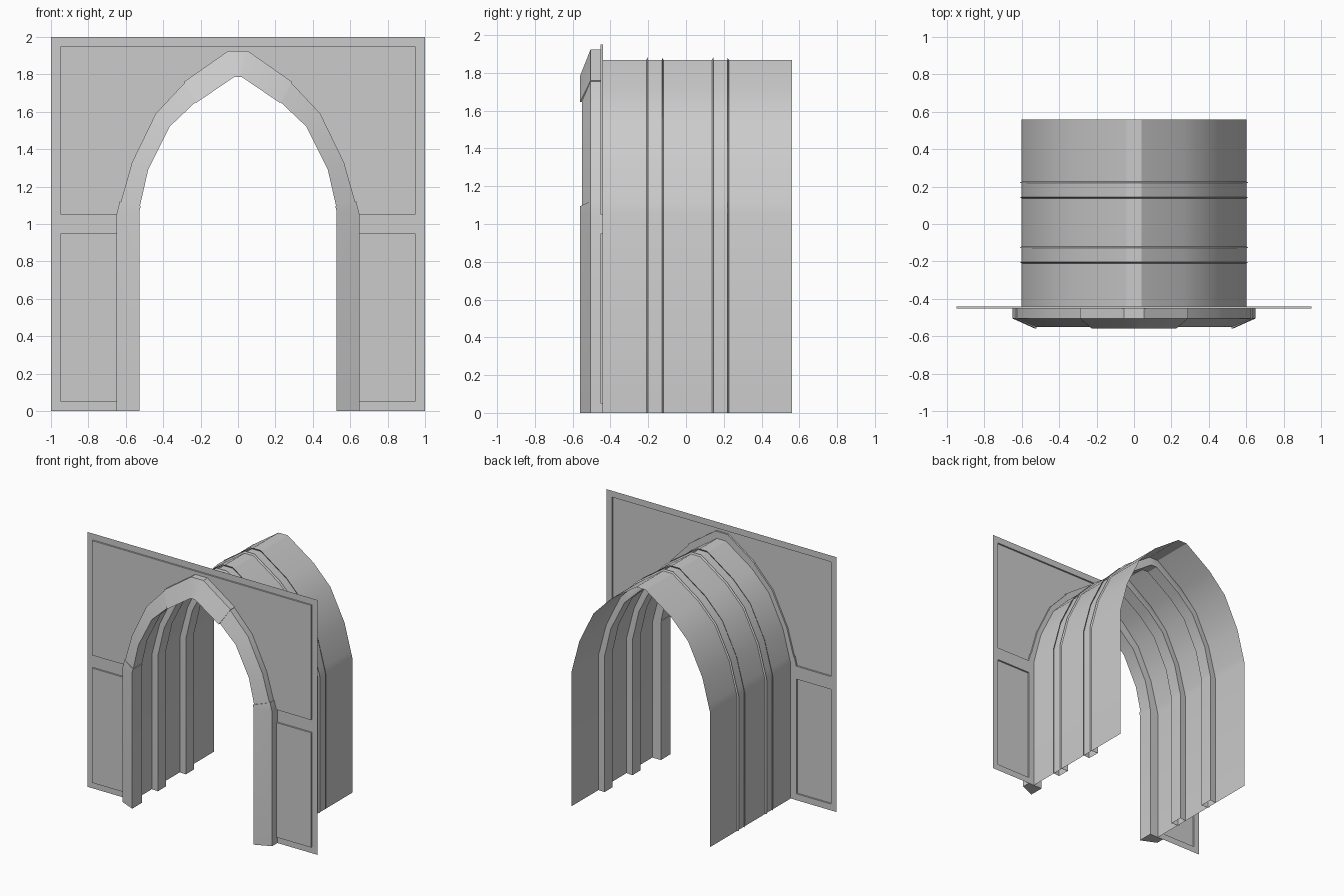
import bpy
import bmesh
import math

if "Cube" in bpy.data.objects:
    bpy.data.objects.remove(bpy.data.objects["Cube"])

WALL_Y = -0.44

# Half outlines of the pointed arch, from floor to crown
OUTER = [(.65, 0), (.65, 1.05), (.632, 1.12), (.572, 1.33), (.444, 1.594), (.289, 1.76), (.053, 1.925)]
INNER = [(.527, 0), (.527, 1.07), (.52, 1.095), (.476, 1.29), (.361, 1.519), (.225, 1.647), (.02, 1.786)]

stone = bpy.data.materials.new("grey_stone")
stone.use_nodes = True
GREY = (0.6, 0.6, 0.6, 1)
stone.diffuse_color = GREY
stone.node_tree.nodes["Principled BSDF"].inputs["Base Color"].default_value = GREY


def half(t, first=0, last=7):
    """Half outline between the inner (t=0) and outer (t=1) arch lines."""
    return [(a + (c - a) * t, b + (d - b) * t)
            for (a, b), (c, d) in zip(INNER[first:last], OUTER[first:last])]


def full(t, first=0):
    right = half(t, first)
    return right + [(-x, z) for x, z in reversed(right)]


def finish(name, bm, fix_normals=True):
    if fix_normals:
        bmesh.ops.recalc_face_normals(bm, faces=bm.faces)
    mesh = bpy.data.meshes.new(name)
    bm.to_mesh(mesh)
    bm.free()
    mesh.materials.append(stone)
    obj = bpy.data.objects.new(name, mesh)
    bpy.context.collection.objects.link(obj)
    bpy.ops.object.select_all(action='DESELECT')
    obj.select_set(True)
    bpy.context.view_layer.objects.active = obj
    bpy.ops.object.shade_smooth_by_angle(angle=math.radians(30))
    return obj


def loft(name, outlines, solid=False):
    """Skin a list of (outline, y) strips; solid closes the section and ends."""
    bm = bmesh.new()
    rings = [[bm.verts.new((x, y, z)) for x, z in line] for line, y in outlines]
    pairs = list(zip(rings, rings[1:]))
    if solid:
        pairs.append((rings[-1], rings[0]))
    for a, b in pairs:
        for i in range(len(a) - 1):
            bm.faces.new((a[i], a[i + 1], b[i + 1], b[i]))
    if solid:
        bm.faces.new([r[0] for r in rings])
        bm.faces.new([r[-1] for r in rings])
    return finish(name, bm)


def molding(name, outline, t_out, t_in, front):
    """Solid trim block with a sloping front face."""
    return loft(name, [(outline(t_out), WALL_Y), (outline(t_out), -.505),
                       (outline(t_in), front), (outline(t_in), WALL_Y)], solid=True)


# Vault shell
loft("vault_shell", [(full(.6), WALL_Y), (full(.6), .56)])

# Open-backed ribs whose lips stand just proud of the shell
for name, y in (("front_rib", -.165), ("back_rib", .182)):
    section = [(.69, -.037), (.6, -.045), (.15, -.05), (.15, .05), (.6, .045), (.69, .037)]
    loft(name, [(full(t), y + dy) for t, dy in section])

# Arch trim: jambs, curved blocks and keystone
for side, s in (("left", 1), ("right", -1)):
    def span(first, last):
        return lambda t: [(s * x, z) for x, z in half(t, first, last)]
    molding(side + "_jamb", span(0, 3), 1, 0, -.56)
    molding(side + "_arch_block", span(2, 6), .95, .04, -.55)
molding("keystone", lambda t: full(t, 5), 1, 0, -.56)

# Front wall sheet with raised, hollow-backed panels
bm = bmesh.new()


def ring(points):
    verts = [bm.verts.new((x, WALL_Y, z)) for x, z in points]
    return verts, [bm.edges.new((a, b)) for a, b in zip(verts, verts[1:] + verts[:1])]


opening = full(.6)
wall_edges = ring([(1, 0), (1, 2), (-1, 2), (-1, 0)] + opening[::-1])[1]
upper = [(.95, 1.05), (.95, 1.95), (-.95, 1.95), (-.95, 1.05)] + full(.92, 1)[::-1]
lower = [(.64, .05), (.95, .05), (.95, .95), (.64, .95)]
panels = []
for points in (upper, lower, [(-x, z) for x, z in reversed(lower)]):
    verts, edges = ring(points)
    wall_edges += edges
    panels.append(verts)
bmesh.ops.triangle_fill(bm, edges=wall_edges, use_beauty=True, normal=(0, -1, 0))
# Drop any fill inside the panel outlines, then raise the panel faces
panel_sets = [set(p) for p in panels]
bmesh.ops.delete(bm, geom=[f for f in bm.faces if any(set(f.verts) <= p for p in panel_sets)],
                 context='FACES_ONLY')
for verts in panels:
    raised = [bm.verts.new((v.co.x, WALL_Y - .013, v.co.z)) for v in verts]
    bm.faces.new(raised)
    for i in range(len(verts)):
        j = (i + 1) % len(verts)
        bm.faces.new((verts[i], verts[j], raised[j], raised[i]))
finish("front_wall", bm)
